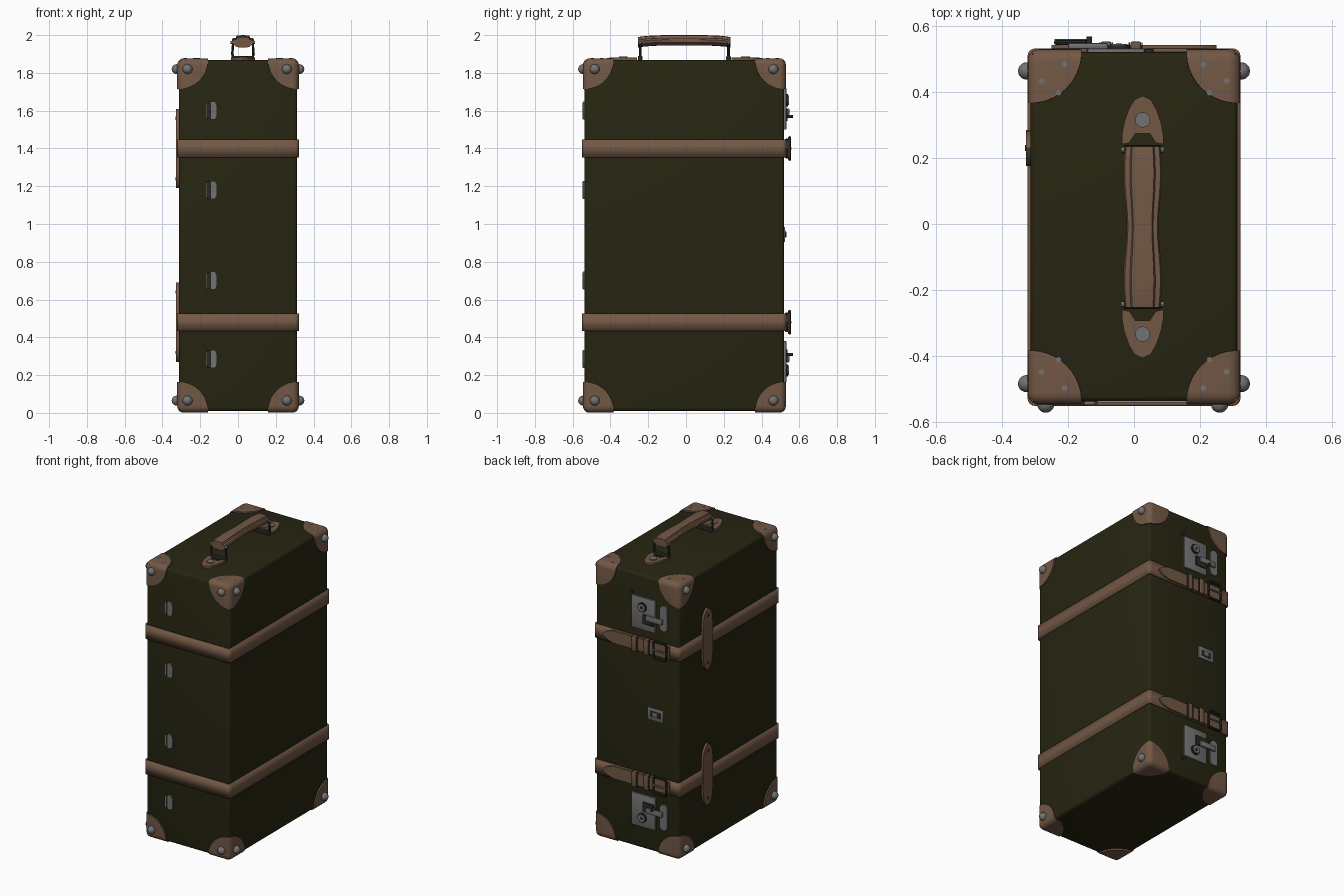
import bpy, bmesh, math
from mathutils import Vector, Matrix

if "Cube" in bpy.data.objects:
    bpy.data.objects.remove(bpy.data.objects["Cube"])


def material(name, r, g, b):
    m = bpy.data.materials.new(name)
    m.diffuse_color = (r, g, b, 1)
    m.use_nodes = True
    m.node_tree.nodes["Principled BSDF"].inputs["Base Color"].default_value = m.diffuse_color
    return m


GREEN = material("dark olive", .020, .019, .006)
BROWN = material("brown leather", .17, .098, .06)
GREY = material("grey metal", .17, .17, .17)
DARK = material("dark metal", .022, .022, .018)


def finish(name, bm, mat):
    bmesh.ops.recalc_face_normals(bm, faces=bm.faces)
    me = bpy.data.meshes.new(name)
    bm.to_mesh(me)
    bm.free()
    ob = bpy.data.objects.new(name, me)
    me.materials.append(mat)
    bpy.context.collection.objects.link(ob)
    return ob


def box_bm(lo, hi, bevel=0, seg=2):
    bm = bmesh.new()
    lo, hi = Vector(lo), Vector(hi)
    size = [abs(v) for v in hi - lo]
    bmesh.ops.create_cube(bm, size=1, matrix=Matrix.Translation((lo + hi) / 2) @ Matrix.Diagonal((*size, 1)))
    if bevel:
        bmesh.ops.bevel(bm, geom=bm.edges[:], offset=bevel, segments=seg, profile=.5, affect='EDGES')
    return bm


def box(name, lo, hi, mat, bevel=0, seg=2):
    return finish(name, box_bm(lo, hi, bevel, seg), mat)


def cyl(name, c, r, depth, axis, mat, n=20):
    bm = bmesh.new()
    rot = Vector((0, 0, 1)).rotation_difference(Vector(axis)).to_matrix().to_4x4()
    bmesh.ops.create_cone(bm, cap_ends=True, segments=n, radius1=r, radius2=r, depth=depth,
                          matrix=Matrix.Translation(c) @ rot)
    return finish(name, bm, mat)


def ball(name, c, r, mat):
    bm = bmesh.new()
    bmesh.ops.create_uvsphere(bm, u_segments=20, v_segments=12, radius=r, matrix=Matrix.Translation(c))
    return finish(name, bm, mat)


def plate(name, pts, axis, a, b, mat):
    """Flat outline extruded from a to b along axis 0, 1 or 2."""
    bm = bmesh.new()
    vs = []
    for p in pts:
        q = list(p)
        q.insert(axis, a)
        vs.append(bm.verts.new(q))
    f = bm.faces.new(vs)
    ext = bmesh.ops.extrude_face_region(bm, geom=[f])
    off = Vector((0, 0, 0))
    off[axis] = b - a
    bmesh.ops.translate(bm, vec=off, verts=[v for v in ext["geom"] if isinstance(v, bmesh.types.BMVert)])
    return finish(name, bm, mat)


def wire(name, pts, r, mat):
    """Closed round rod through the points."""
    cu = bpy.data.curves.new(name, 'CURVE')
    cu.dimensions, cu.bevel_depth, cu.bevel_resolution = '3D', r, 2
    sp = cu.splines.new('POLY')
    sp.points.add(len(pts) - 1)
    for p, q in zip(sp.points, pts):
        p.co = (*q, 1)
    sp.use_cyclic_u = True
    cu.materials.append(mat)
    ob = bpy.data.objects.new(name, cu)
    bpy.context.collection.objects.link(ob)
    select(ob)
    bpy.ops.object.convert(target='MESH')


def select(ob):
    bpy.ops.object.select_all(action='DESELECT')
    ob.select_set(True)
    bpy.context.view_layer.objects.active = ob


def stadium(cx, cz, hx, hz, n=8):
    """Upright rounded outline."""
    return [(cx + hx * math.cos(t), cz + (hz - hx) * (1 if k == 0 else -1) + hx * math.sin(t))
            for k in (0, 1) for t in [math.pi * (k + i / n) for i in range(n + 1)]]


# case body
LO, HI = Vector((-.313, -.537, .01)), Vector((.313, .52, 1.868))
box("case_body", LO, HI, GREEN, .018, 3)

# leather corner caps: slightly larger shell cut by a sphere at each corner
g = Vector((.009, .009, .009))
caps = box("corner_caps", LO - g, HI + g, BROWN, .035, 5)
bm = bmesh.new()
for x in (LO.x, HI.x):
    for y in (LO.y, HI.y):
        for z in (LO.z, HI.z):
            bmesh.ops.create_uvsphere(bm, u_segments=40, v_segments=24, radius=.155,
                                      matrix=Matrix.Translation((x, y, z)))
cutter = finish("cap_cutter", bm, BROWN)
cutter.hide_render = True
mod = caps.modifiers.new("cut", 'BOOLEAN')
mod.operation, mod.object, mod.solver = 'INTERSECT', cutter, 'EXACT'
select(caps)
bpy.ops.object.modifier_apply(modifier="cut")
bpy.data.objects.remove(cutter)
bm = bmesh.new()
bm.from_mesh(caps.data)
hidden = [f for f in bm.faces if all(LO[i] + .001 < v.co[i] < HI[i] - .001 for v in f.verts for i in range(3))]
bmesh.ops.delete(bm, geom=hidden, context='FACES')
bm.to_mesh(caps.data)
bm.free()

# round rivets on sides and front, small studs on top
for z in (.065, 1.82):
    for x in (-.325, .325):
        for y in (-.483, .463):
            ball("side_rivet", (x, y, z), .026, GREY)
    for x in (-.267, .259):
        ball("front_rivet", (x, -.545, z), .026, GREY)
for sx in (-1, 1):
    for sy in (-1, 1):
        for dx, dy in ((.21, .49), (.28, .44), (.228, .403)):
            c = (sx * dx, sy * dy - .007, 1.876)
            cyl("cap_stud", c, .009, .006, (0, 0, 1), GREY, 8)

# front hinges
for z in (1.6, 1.18, .70, .285):
    plate("hinge_plate", [(-.148, z - .048), (-.12, z - .048), (-.111, z - .025), (-.111, z + .025),
                          (-.12, z + .048), (-.148, z + .048)], 1, -.535, -.546, GREY)
    cyl("hinge_barrel", (-.153, -.54, z), .009, .088, (0, 0, 1), DARK, 12)
    box("hinge_leaf", (-.168, -.543, z - .038), (-.155, -.535, z + .038), GREY)

# straps, side patches, buckles and locks; the lower set mirrors the upper
for side, s in (("upper", 1), ("lower", -1)):
    def Z(z):
        return .94 + s * (z - .94)
    zc = Z(1.4)

    bm = box_bm((LO.x - .009, LO.y - .013, zc - .047), (HI.x + .009, HI.y + .011, zc + .047))
    bmesh.ops.delete(bm, geom=[f for f in bm.faces if abs(f.normal.z) > .5], context='FACES')
    up = [e for e in bm.edges if abs(e.verts[0].co.z - e.verts[1].co.z) > .01]
    bmesh.ops.bevel(bm, geom=up, offset=.022, segments=4, profile=.5, affect='EDGES')
    strap = finish(side + "_strap", bm, BROWN)
    sol = strap.modifiers.new("thickness", 'SOLIDIFY')
    sol.thickness, sol.offset = .012, -1

    # leather keeper on the left side
    half = [(.0, .21), (.025, .195), (.043, .165), (.05, .12), (.054, .05)]
    right = half + [(y, -z) for y, z in reversed(half)]
    pts = [(.23 + y, zc + z) for y, z in right] + [(.23 - y, zc + z) for y, z in reversed(right[1:-1])]
    plate(side + "_keeper", pts, 0, LO.x, -.327, BROWN)
    for dz in (-.16, .16):
        cyl(side + "_keeper_rivet", (-.327, .23, zc + dz), .009, .006, (1, 0, 0), DARK, 10)

    # strap tail with pointed end, loops and buckle
    plate(side + "_strap_tail", [(-.25, zc - .042), (.17, zc - .042), (.225, zc - .025), (.25, zc),
                                 (.225, zc + .025), (.17, zc + .042), (-.25, zc + .042)], 1, .529, .541, BROWN)
    for x in (.005, -.085):
        box(side + "_strap_loop", (x - .016, .525, zc - .052), (x + .016, .552, zc + .052), BROWN, .005)
        for e in (-.019, .019):
            box(side + "_loop_edge", (x + e - .002, .525, zc - .05), (x + e + .002, .549, zc + .05), DARK)
    wire(side + "_buckle", [(x, .549, zc + z) for x, z in
                            ((-.15, -.058), (-.225, -.058), (-.235, -.048), (-.235, .048),
                             (-.225, .058), (-.15, .058), (-.14, .048), (-.14, -.048))], .008, DARK)
    cyl(side + "_buckle_prong", (-.19, .554, zc), .006, .1, (1, 0, 0), GREY, 10)

    # lock plate, dial, lever and hasp
    box(side + "_lock_plate", (-.14, .515, Z(1.50)), (.04, .531, Z(1.72)), GREY, .004)
    cyl(side + "_lock_tab", (.045, .524, Z(1.735)), .014, .012, (0, 1, 0), DARK, 12)
    cyl(side + "_lock_dial_rim", (-.045, .534, Z(1.655)), .032, .012, (0, 1, 0), DARK)
    cyl(side + "_lock_dial", (-.045, .537, Z(1.655)), .025, .014, (0, 1, 0), GREY)
    cyl(side + "_keyhole", (-.045, .545, Z(1.655)), .009, .003, (0, 1, 0), DARK, 12)
    box(side + "_lock_bracket", (-.13, .53, Z(1.545)), (-.05, .538, Z(1.61)), DARK)
    box(side + "_lock_lever", (-.2, .53, Z(1.575)), (-.08, .547, Z(1.612)), GREY, .005)
    cyl(side + "_lock_pin", (-.135, .545, Z(1.57)), .008, .044, (0, 1, 0), DARK, 12)
    plate(side + "_hasp", stadium(-.2, Z(1.615), .029, .088), 1, .515, .529, GREY)

# centre latch on the back
box("centre_latch", (-.195, .515, .905), (-.08, .525, .985), GREY, .003)
box("latch_recess", (-.175, .52, .925), (-.1, .527, .965), DARK)
box("latch_slide", (-.155, .52, .93), (-.12, .531, .96), GREY, .003)

# carrying handle, symmetric about y = -0.009
CX, CY = .026, -.009
for sy in (1, -1):
    half = [(0, .397), (.025, .385), (.042, .355), (.056, .315), (.063, .275), (.063, .25), (.04, .255), (.022, .283)]
    pts = [(CX + x, CY + sy * y) for x, y in half] + [(CX - x, CY + sy * y) for x, y in reversed(half[1:])]
    plate("handle_tab", pts, 2, 1.866, 1.882, BROWN)
    cyl("handle_tab_rivet", (CX, CY + sy * .324, 1.883), .023, .01, (0, 0, 1), GREY)
    y = CY + sy * .234
    box("handle_foot", (CX - .06, y - .012, 1.866), (CX + .06, y + .012, 1.89), DARK, .006)
    wire("handle_bracket", [(CX + x, y, z) for x, z in
                            ((-.052, 1.884), (.052, 1.884), (.056, 1.9), (.052, 1.966),
                             (-.052, 1.966), (-.056, 1.9))], .007, DARK)
    cyl("handle_pin", (CX, y, 1.962), .008, .13, (1, 0, 0), GREY, 12)

# grip: ridged section lofted along a gentle arch
half = [(0, .028), (.58, .026), (.66, .014), (.92, .013), (1, .004), (.95, -.01), (.6, -.026), (0, -.027)]
sec = half + [(-x, z) for x, z in reversed(half[1:-1])]
bm = bmesh.new()
rings = []
N = 24
for i in range(N + 1):
    t = 2 * i / N - 1
    w = .0535 - .005 * math.cos(math.pi * t * 1.5)
    zc = 1.972 - .010 * t ** 4
    rings.append([bm.verts.new((CX + x * w, CY + .244 * t, zc + z)) for x, z in sec])
for a, b in zip(rings, rings[1:]):
    for j in range(len(sec)):
        k = (j + 1) % len(sec)
        bm.faces.new((a[j], a[k], b[k], b[j]))
bm.faces.new(rings[0])
bm.faces.new(rings[-1])
finish("handle_grip", bm, BROWN)

# smooth rounded surfaces, keep sharp edges
for ob in list(bpy.context.scene.objects):
    select(ob)
    bpy.ops.object.shade_smooth_by_angle(angle=math.radians(35))
